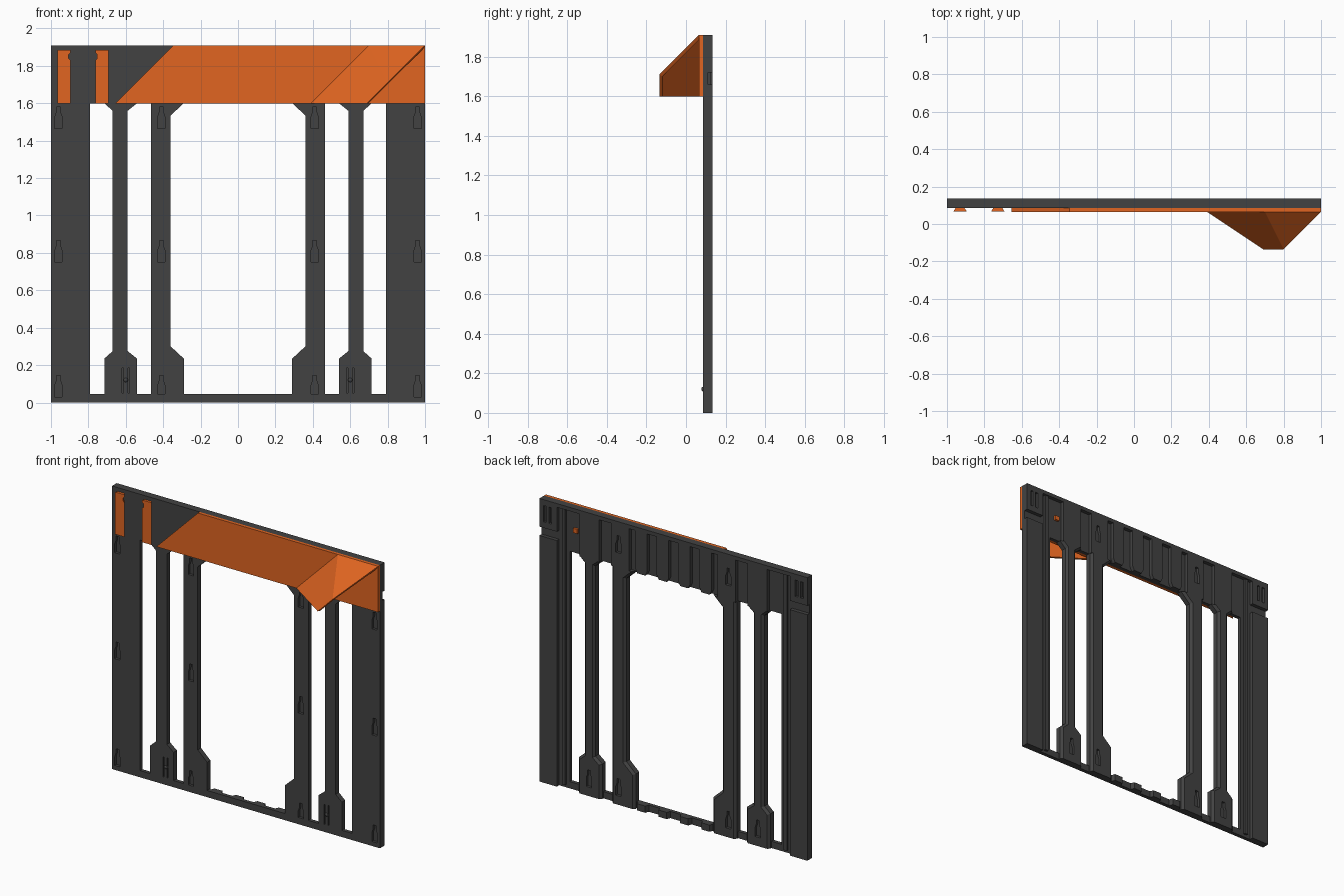
import bpy, bmesh, math

if "Cube" in bpy.data.objects:
    bpy.data.objects.remove(bpy.data.objects["Cube"])

def material(name, rgb):
    m = bpy.data.materials.new(name)
    m.diffuse_color = (*rgb, 1)
    m.use_nodes = True
    m.node_tree.nodes["Principled BSDF"].inputs["Base Color"].default_value = m.diffuse_color
    return m

DARK = material("dark_grey", (0.055, 0.055, 0.055))
ORANGE = material("orange", (0.75, 0.13, 0.015))
FRONT, MID, BACK = 0.085, 0.11, 0.135   # depth layers of the frame
TOP, LOW = 1.91, 1.6                    # upper and lower edge of the header

def finish(bm, name, mat):
    bmesh.ops.recalc_face_normals(bm, faces=bm.faces)
    me = bpy.data.meshes.new(name)
    bm.to_mesh(me)
    bm.free()
    me.materials.append(mat)
    ob = bpy.data.objects.new(name, me)
    bpy.context.collection.objects.link(ob)
    return ob

def add_prism(bm, pts, y0, y1, back_scale=1.0):
    cx = (min(p[0] for p in pts) + max(p[0] for p in pts)) / 2
    a = [bm.verts.new((x, y0, z)) for x, z in pts]
    b = [bm.verts.new((cx + (x - cx) * back_scale, y1, z)) for x, z in pts]
    n = len(pts)
    bm.faces.new(a)
    bm.faces.new(b[::-1])
    for i in range(n):
        j = (i + 1) % n
        bm.faces.new((a[i], b[i], b[j], a[j]))

def prism(name, pts, y0, y1, mat=DARK, back_scale=1.0, chamfer=0):
    bm = bmesh.new()
    add_prism(bm, pts, y0, y1, back_scale)
    bmesh.ops.recalc_face_normals(bm, faces=bm.faces)
    if chamfer:
        edges = [e for e in bm.edges if all(abs(v.co.y - y1) < 1e-5 for v in e.verts)
                 and abs(e.verts[0].co.x - e.verts[1].co.x) > -1
                 and not (abs(e.verts[0].co.z - e.verts[1].co.z) < 1e-5)]
        bmesh.ops.bevel(bm, geom=edges, offset=chamfer, segments=1, affect='EDGES')
    return finish(bm, name, mat)

def rect(x0, x1, z0, z1):
    return [(x0, z0), (x1, z0), (x1, z1), (x0, z1)]

def flip(pts, s):
    return [(x * s, z) for x, z in pts]

def keyhole(cx, z):
    right = [(.02, 0), (.02, .06), (.011, .085), (.011, .115)]
    return [(cx + x, z + h) for x, h in right] + [(cx - x, z + h) for x, h in right[::-1]]

# cutter for keyholes, foot slits and end slots
bm = bmesh.new()
for s in (-1, 1):
    for x in (.96, .41):
        for z in (.03, .75, 1.465):
            add_prism(bm, keyhole(s * x, z), FRONT - .02, FRONT + .018)
    for x, z in ((.41, 1.7), (.63, .06), (.41, .06)):
        add_prism(bm, keyhole(s * x, z), BACK - .018, BACK + .02)
    for x in (.585, .615):
        add_prism(bm, rect(s * x - .004, s * x + .004, .05, .185), FRONT - .02, FRONT + .015)
    for x in (.92, .96):
        add_prism(bm, rect(s * x - .01, s * x + .01, 1.76, 1.87), BACK - .018, BACK + .02)
cutter = finish(bm, "slot_cutter", DARK)
cutter.hide_render = True
cutter.hide_viewport = True

def cut(ob):
    m = ob.modifiers.new("slots", 'BOOLEAN')
    m.operation = 'DIFFERENCE'
    m.solver = 'EXACT'
    m.object = cutter

# header plate with top rim, and bottom rail
prism("header_plate", rect(-1, 1, LOW, TOP), FRONT, MID)
prism("header_rim", rect(-1, 1, 1.885, TOP), MID, BACK)
prism("bottom_rail", rect(-.8, .8, 0, .045), FRONT, MID)

NARROW = [(.54, 0), (.715, 0), (.715, .235), (.67, .275), (.67, 1.56), (.715, LOW),
          (.54, LOW), (.59, 1.56), (.59, .275), (.54, .235)]
WIDE = [(.29, 0), (.465, 0), (.465, LOW), (.29, LOW), (.36, 1.535), (.36, .30), (.29, .235)]

for s, side in ((-1, "left"), (1, "right")):
    # outer column with stepped back
    cut(prism(side + "_column", flip(rect(.79, 1, 0, LOW), s), FRONT, MID))
    prism(side + "_column_back", flip(rect(.87, 1, 0, 1.66), s), MID, BACK)
    prism(side + "_column_rib", flip(rect(.815, .84, .02, 1.885), s), MID, BACK - .01)
    cut(prism(side + "_end_block", flip(rect(.87, 1, 1.72, 1.885), s), MID, BACK))
    # upright bars and their continuation behind the header
    cut(prism(side + "_narrow_bar", flip(NARROW, s), FRONT, BACK, chamfer=.015))
    cut(prism(side + "_wide_bar", flip(WIDE, s), FRONT, BACK, chamfer=.015))
    prism(side + "_narrow_bar_back", flip(rect(.555, .70, LOW, 1.885), s), MID, BACK)
    cut(prism(side + "_wide_bar_back", flip(rect(.33, .465, LOW, 1.885), s), MID, BACK))
    # round peg in the foot
    bpy.ops.mesh.primitive_uv_sphere_add(segments=16, ring_count=8, radius=.013,
                                         location=(s * .6, FRONT + .005, .12))
    peg = bpy.context.object
    peg.name = side + "_foot_peg"
    peg.data.materials.append(DARK)
    bpy.ops.object.shade_smooth_by_angle(angle=math.radians(40))

# stiffening blocks behind the header and the rail
for i, x in enumerate((-.24, -.08, .08, .24)):
    prism(f"header_block_{i}", [(x - .03, LOW), (x + .03, LOW), (x + .045, 1.63), (x + .045, 1.885),
          (x - .045, 1.885), (x - .045, 1.63)], MID, BACK)
    prism(f"rail_block_{i}", rect(x - .04, x + .04, 0, .045), MID, BACK, back_scale=.75)

# dovetail clips on the front left
CLIP = [(-.035, LOW), (.035, LOW), (.035, 1.83), (.025, 1.84), (.025, 1.86),
        (.035, 1.87), (.035, 1.885), (-.035, 1.885)]
for i, (cx, s) in enumerate(((-.93, 1), (-.728, -1))):
    prism(f"clip_{i}", [(cx + x * s, z) for x, z in CLIP], .068, FRONT, ORANGE, back_scale=.7)
prism("clip_catch", rect(.725, .755, 1.74, 1.77), MID, .137 - .012, ORANGE)

# slanted cover plates
PY = .065
prism("long_cover", [(-.655, LOW), (.39, LOW), (.70, TOP), (-.345, TOP)], PY, FRONT, ORANGE)
prism("end_cover", [(.39, LOW), (1, LOW), (1, TOP), (.70, TOP)], PY, FRONT, ORANGE)

# hollow deflector, open below and on the right
bm = bmesh.new()
outer = [(.39, PY, LOW), (.70, PY, TOP), (1, PY, TOP), (.80, -.135, 1.71), (.69, -.135, LOW)]
inner = [(.42, PY, LOW), (.705, PY, 1.885), (.985, PY, 1.885), (.7975, -.12, 1.70), (.6975, -.12, LOW)]
o = [bm.verts.new(p) for p in outer]
n = [bm.verts.new(p) for p in inner]
for v in (o, n):
    bm.faces.new((v[0], v[1], v[3], v[4]))
    bm.faces.new((v[1], v[2], v[3]))
for i in range(5):
    j = (i + 1) % 5
    bm.faces.new((o[i], o[j], n[j], n[i]))
finish(bm, "deflector", ORANGE)
